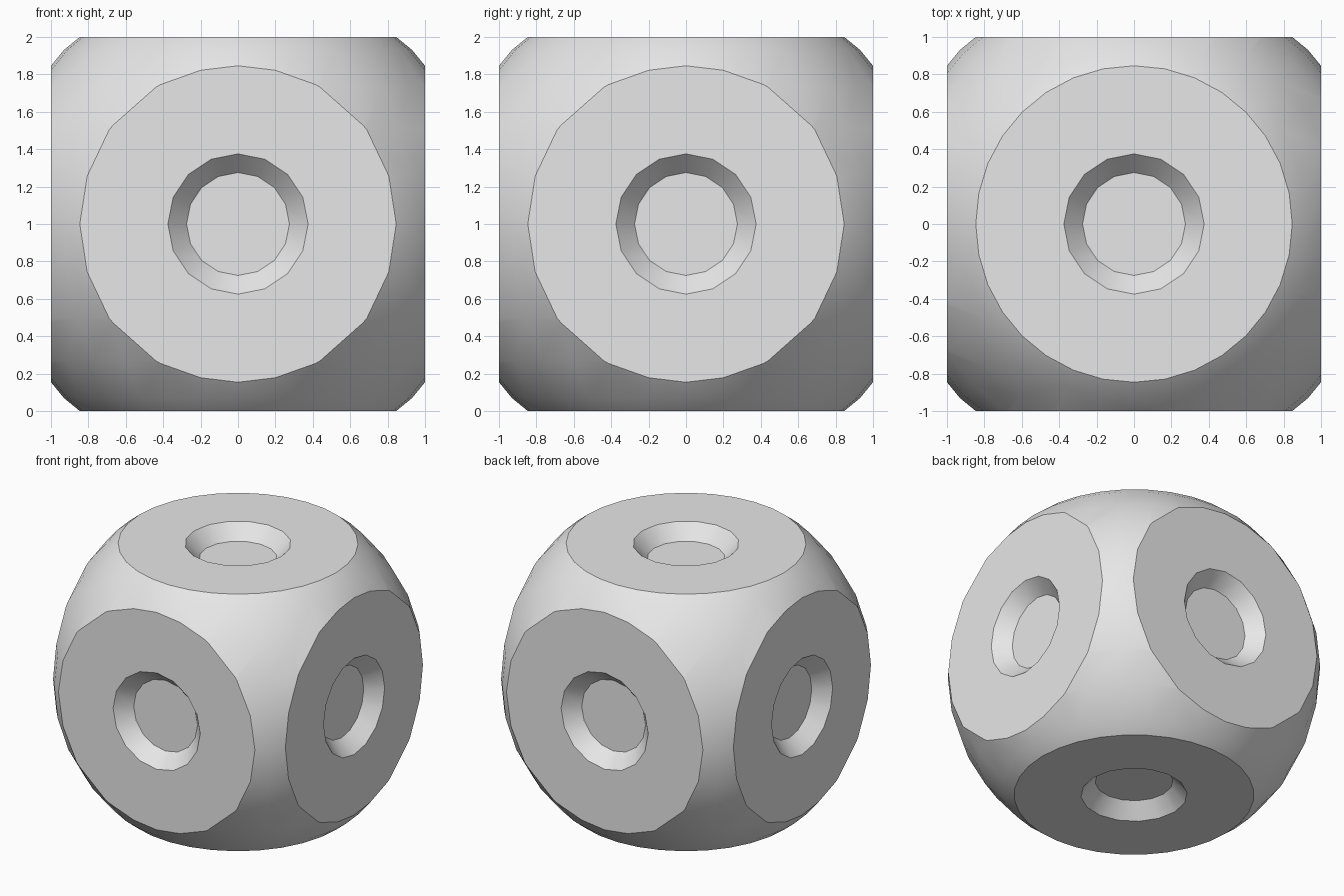
import bpy
import bmesh
from math import cos, sin, tau, radians
from mathutils import Vector

cube = bpy.data.objects.get("Cube")
if cube:
    bpy.data.objects.remove(cube, do_unlink=True)

SPHERE_RADIUS = 1.316
HOLE_SIDES = 16
RIM_RADIUS, FLOOR_RADIUS, DEPTH = 0.375, 0.275, 0.11

# Plain grey material
grey = bpy.data.materials.new("light_grey")
grey.use_nodes = True
grey.diffuse_color = (0.8, 0.8, 0.8, 1)
grey.node_tree.nodes["Principled BSDF"].inputs["Base Color"].default_value = (0.8, 0.8, 0.8, 1)


def ring(bm, normal, radius, height):
    """Closed ring of vertices and edges around an axis."""
    u = Vector((normal.y, normal.z, normal.x))
    v = normal.cross(u)
    verts = []
    for i in range(HOLE_SIDES):
        a = tau * i / HOLE_SIDES
        verts.append(bm.verts.new(normal * height + (u * cos(a) + v * sin(a)) * radius))
    edges = [bm.edges.new((verts[i - 1], verts[i])) for i in range(HOLE_SIDES)]
    return verts, edges


def add_side(bm, normal):
    """Slice one side flat and sink a tapered recess into it."""
    geom = bm.verts[:] + bm.edges[:] + bm.faces[:]
    cut = bmesh.ops.bisect_plane(bm, geom=geom, plane_co=normal, plane_no=normal,
                                 clear_outer=True)["geom_cut"]
    outline = [e for e in cut if isinstance(e, bmesh.types.BMEdge)]
    rim, rim_edges = ring(bm, normal, RIM_RADIUS, 1)
    floor, _ = ring(bm, normal, FLOOR_RADIUS, 1 - DEPTH)
    bmesh.ops.triangle_fill(bm, use_beauty=True, edges=outline + rim_edges, normal=normal)
    for i in range(HOLE_SIDES):
        bm.faces.new((rim[i - 1], rim[i], floor[i], floor[i - 1]))
    bm.faces.new(floor)


# Rounded body: a ball with six flat, recessed sides
bm = bmesh.new()
bmesh.ops.create_uvsphere(bm, u_segments=32, v_segments=16, radius=SPHERE_RADIUS)
sides = [Vector(axis) * sign for axis in ((1, 0, 0), (0, 1, 0), (0, 0, 1)) for sign in (1, -1)]
for side in sides:
    add_side(bm, side)
bmesh.ops.remove_doubles(bm, verts=bm.verts[:], dist=0.0001)
bmesh.ops.recalc_face_normals(bm, faces=bm.faces[:])
bmesh.ops.translate(bm, verts=bm.verts[:], vec=(0, 0, 1))

mesh = bpy.data.meshes.new("rounded_cube")
bm.to_mesh(mesh)
bm.free()
mesh.materials.append(grey)
body = bpy.data.objects.new("rounded_cube", mesh)
bpy.context.collection.objects.link(body)

# Smooth curves with crisp edges around the flats and recesses
bpy.ops.object.select_all(action="DESELECT")
body.select_set(True)
bpy.context.view_layer.objects.active = body
bpy.ops.object.shade_smooth_by_angle(angle=radians(30))
